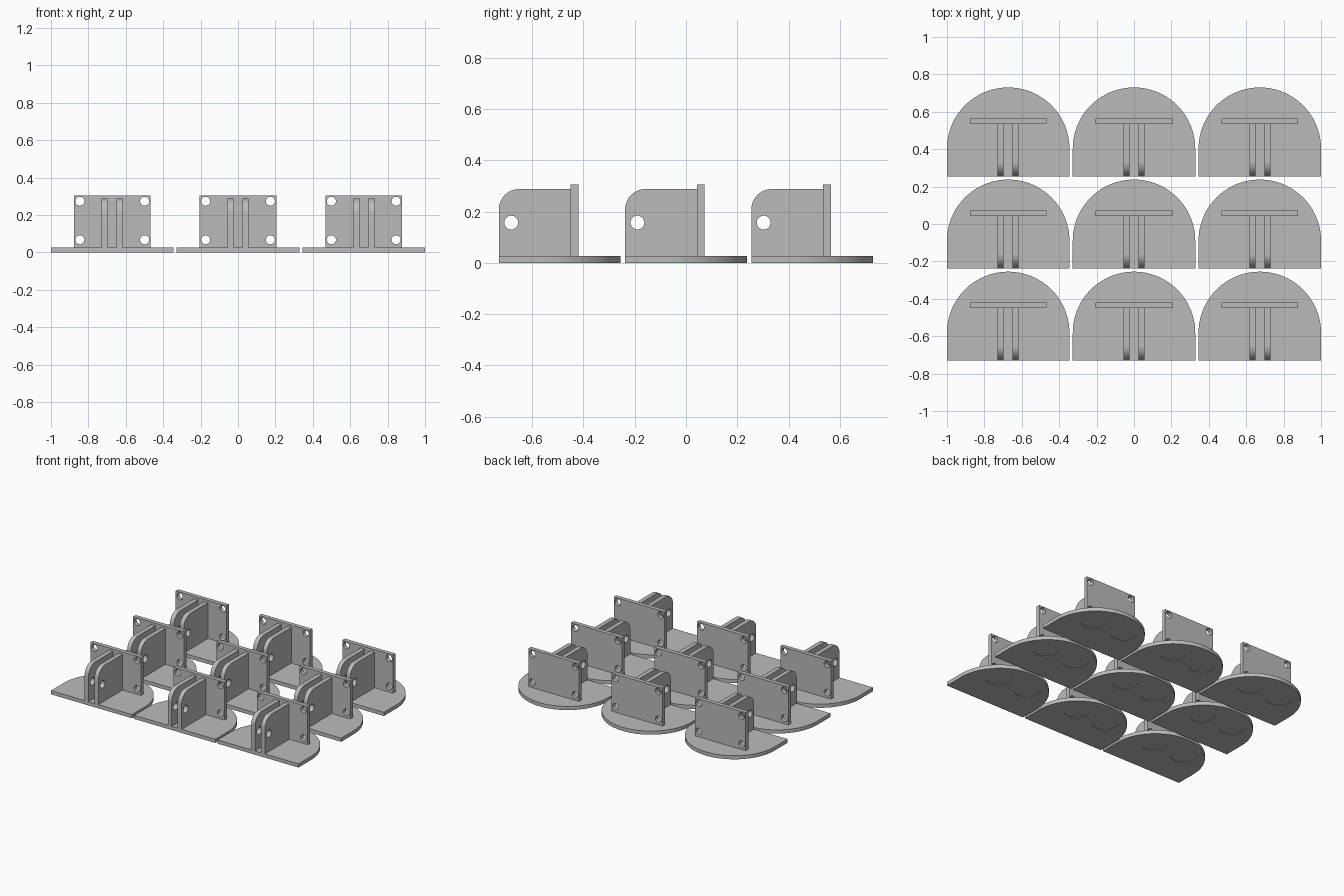
import bpy
import bmesh
from math import cos, sin, pi
from mathutils import Matrix, Vector

if "Cube" in bpy.data.objects:
    bpy.data.objects.remove(bpy.data.objects["Cube"], do_unlink=True)

# Overall layout and part sizes
STEP_X, STEP_Y = 0.6725, 0.4925
RADIUS, DEPTH = 0.3275, 0.475
BASE_T = 0.027
FRONT = -DEPTH / 2
PLATE_FRONT, PLATE_T = FRONT + 0.28, 0.03

# Axis maps for profiles drawn flat: upright facing the side, upright facing front
SIDEWAYS = Matrix(((0, 0, 1), (1, 0, 0), (0, 1, 0))).to_4x4()
FACING = Matrix(((1, 0, 0), (0, 0, -1), (0, 1, 0))).to_4x4()

grey = bpy.data.materials.new("grey plastic")
grey.use_nodes = True
colour = (0.5, 0.5, 0.5, 1)
grey.diffuse_color = colour
grey.node_tree.nodes["Principled BSDF"].inputs["Base Color"].default_value = colour


def arc(cx, cy, r, start, end, steps):
    angles = [start + (end - start) * i / steps for i in range(steps + 1)]
    return [(cx + r * cos(a), cy + r * sin(a)) for a in angles]


def circle(cx, cy, r, steps=32):
    return arc(cx, cy, r, 0, 2 * pi, steps)[:-1]


def slab(name, loops, thickness, axes=Matrix.Identity(4), offset=(0, 0, 0)):
    """Extrude an outline, with any further loops as holes, into a solid."""
    curve = bpy.data.curves.new(name, "CURVE")
    curve.dimensions = "2D"
    curve.fill_mode = "BOTH"
    curve.extrude = thickness / 2
    for loop in loops:
        spline = curve.splines.new("POLY")
        spline.points.add(len(loop) - 1)
        for point, (a, b) in zip(spline.points, loop):
            point.co = (a, b, 0, 1)
        spline.use_cyclic_u = True
    temp = bpy.data.objects.new(name + " outline", curve)
    bpy.context.collection.objects.link(temp)
    graph = bpy.context.evaluated_depsgraph_get()
    mesh = bpy.data.meshes.new_from_object(temp.evaluated_get(graph))
    bpy.data.objects.remove(temp, do_unlink=True)
    bpy.data.curves.remove(curve)

    bm = bmesh.new()
    bm.from_mesh(mesh)
    bmesh.ops.remove_doubles(bm, verts=bm.verts, dist=1e-5)
    bmesh.ops.recalc_face_normals(bm, faces=bm.faces)
    bm.transform(Matrix.Translation(offset) @ axes)
    bm.to_mesh(mesh)
    bm.free()
    mesh.name = name
    mesh.materials.clear()
    mesh.materials.append(grey)
    obj = bpy.data.objects.new(name, mesh)
    bpy.context.collection.objects.link(obj)
    return obj


def activate(obj):
    bpy.ops.object.select_all(action="DESELECT")
    obj.select_set(True)
    bpy.context.view_layer.objects.active = obj


# Base: straight front edge, half-round back
base_outline = [(-RADIUS, FRONT), (RADIUS, FRONT)]
base_outline += arc(0, FRONT + DEPTH - RADIUS, RADIUS, 0, pi, 64)
base = slab("base", [base_outline], BASE_T, offset=(0, 0, BASE_T / 2))

# Two very shallow round recesses under the base
for side in (-1, 1):
    cutter = slab("recess_cutter", [circle(side * 0.123, FRONT + 0.288, 0.085)], 0.006)
    cutter.hide_render = True
    cut = base.modifiers.new("recess", "BOOLEAN")
    cut.operation = "DIFFERENCE"
    cut.solver = "EXACT"
    cut.object = cutter
    activate(base)
    bpy.ops.object.modifier_apply(modifier=cut.name)
    bpy.data.objects.remove(cutter, do_unlink=True)

# Upright mounting plate with four corner holes
W, TOP = 0.205, 0.305
plate_loops = [[(-W, BASE_T), (W, BASE_T), (W, TOP), (-W, TOP)]]
plate_loops += [circle(x, z, 0.024) for x in (-0.173, 0.173) for z in (0.067, 0.273)]
plate = slab("mounting_plate", plate_loops, PLATE_T, FACING,
             (0, PLATE_FRONT + PLATE_T / 2, 0))

# Pair of ribs, rounded at the top front, with a pin hole
RIB_TOP, ROUND = 0.288, 0.08
rib_outline = [(FRONT, BASE_T), (PLATE_FRONT, BASE_T), (PLATE_FRONT, RIB_TOP)]
rib_outline += arc(FRONT + ROUND, RIB_TOP - ROUND, ROUND, pi / 2, pi, 16)
rib_loops = [rib_outline, circle(FRONT + 0.048, 0.157, 0.027)]
ribs = [slab(name, rib_loops, 0.032, SIDEWAYS, (x, 0, 0))
        for name, x in (("right_rib", -0.04), ("left_rib", 0.04))]

# Repeat the bracket in a three by three grid
parts = [base, plate] + ribs
for part in parts:
    activate(part)
    bpy.ops.object.shade_smooth_by_angle()
for col in (-1, 0, 1):
    for row in (-1, 0, 1):
        for part in parts:
            if (col, row) == (0, 0):
                continue
            copy = part.copy()
            copy.location = Vector((col * STEP_X, row * STEP_Y, 0))
            bpy.context.collection.objects.link(copy)
